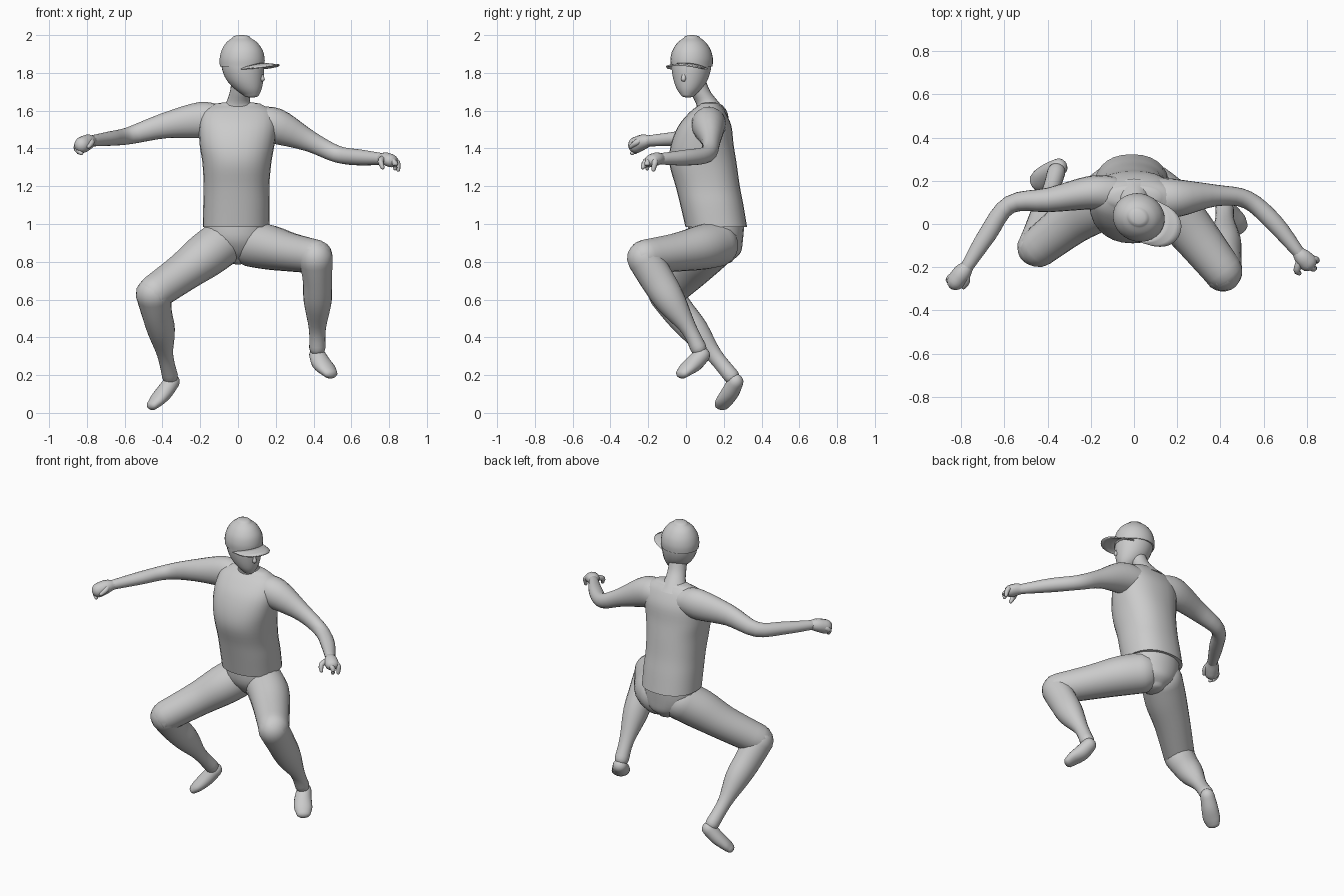
import bpy, bmesh
from math import sin, cos, pi, radians
from mathutils import Vector

Z = Vector((0, 0, 1))


def finish(name, bm, angle=50):
    bmesh.ops.recalc_face_normals(bm, faces=bm.faces)
    me = bpy.data.meshes.new(name)
    bm.to_mesh(me)
    bm.free()
    ob = bpy.data.objects.new(name, me)
    bpy.context.collection.objects.link(ob)
    bpy.ops.object.select_all(action='DESELECT')
    bpy.context.view_layer.objects.active = ob
    ob.select_set(True)
    bpy.ops.object.shade_smooth_by_angle(angle=radians(angle))
    return ob


def smooth_path(secs, steps):
    # Catmull-Rom through the (x, y, z, side radius, up radius) sections
    p = [secs[0]] + list(secs) + [secs[-1]]
    out = []
    for i in range(1, len(p) - 2):
        for k in range(steps):
            t = k / steps
            out.append([0.5 * (2 * b + (c - a) * t + (2 * a - 5 * b + 4 * c - d) * t * t
                               + (3 * b - a - 3 * c + d) * t ** 3)
                        for a, b, c, d in zip(*p[i - 1:i + 3])])
    return out + [list(secs[-1])]


def loft(name, secs, caps=(1, 1), flat=None, power=2, sides=20, steps=4):
    # flat = forward direction for horizontal rings; otherwise rings follow the path
    pts = smooth_path(secs, steps)
    rings = []
    for i, s in enumerate(pts):
        if flat:
            t = Z if pts[-1][2] > pts[0][2] else -Z
        else:
            t = (Vector(pts[min(i + 1, len(pts) - 1)][:3]) - Vector(pts[max(i - 1, 0)][:3])).normalized()
        up = flat if flat else Z
        side = t.cross(up).normalized()
        rings.append((Vector(s[:3]), t, side, side.cross(t), s[3], s[4]))

    def rounded(ring, sign, k):
        c, t, a, b, ra, rb = ring
        return [(c + t * sign * k * min(ra, rb) * sin(q), t, a, b, ra * cos(q), rb * cos(q))
                for q in (radians(d) for d in (25, 50, 72, 86))]
    if caps[0]:
        rings = rounded(rings[0], -1, caps[0])[::-1] + rings
    if caps[1]:
        rings = rings + rounded(rings[-1], 1, caps[1])
    bm = bmesh.new()
    loops = []
    for c, t, a, b, ra, rb in rings:
        row = []
        for j in range(sides):
            q = 2 * pi * j / sides
            u, v = cos(q), sin(q)
            u = (1 if u > 0 else -1) * abs(u) ** (2 / power)
            v = (1 if v > 0 else -1) * abs(v) ** (2 / power)
            row.append(bm.verts.new(c + a * ra * u + b * rb * v))
        loops.append(row)
    for r0, r1 in zip(loops, loops[1:]):
        for j in range(sides):
            k = (j + 1) % sides
            bm.faces.new((r0[j], r0[k], r1[k], r1[j]))
    bm.faces.new(loops[0])
    bm.faces.new(loops[-1])
    return finish(name, bm)


front = Vector((0, -1, 0))

# Shirt and hips
loft("shirt", [(-.01, .16, .985, .176, .163), (-.008, .137, 1.1, .176, .167),
               (-.008, .115, 1.2, .174, .17), (-.006, .09, 1.32, .182, .178),
               (-.005, .086, 1.42, .198, .166), (0, .1, 1.52, .205, .14),
               (0, .115, 1.595, .185, .092), (0, .125, 1.63, .13, .055)],
     caps=(0, .3), flat=front, power=2.3, sides=28)
loft("hips", [(-.01, .16, 1.02, .165, .15), (-.008, .16, .92, .168, .142),
              (0, .175, .85, .125, .115), (0, .18, .81, .06, .07)],
     caps=(0, .4), flat=front, sides=24)

# Legs: thigh, shin and foot on each side
loft("right_thigh", [(-.075, .165, .905, .125, .122), (-.17, .09, .835, .125, .12),
                     (-.29, .01, .745, .108, .103), (-.445, -.11, .635, .093, .093)], caps=(.8, .9))
loft("right_shin", [(-.447, -.11, .63, .095, .09), (-.43, -.035, .53, .08, .085),
                    (-.405, .05, .43, .072, .075), (-.385, .15, .305, .042, .043),
                    (-.36, .24, .195, .042, .042)])
loft("right_foot", [(-.35, .262, .165, .042, .042), (-.39, .235, .11, .05, .042),
                    (-.43, .205, .065, .052, .034), (-.452, .192, .042, .043, .027)])
loft("left_thigh", [(.07, .165, .895, .12, .122), (.17, .08, .875, .122, .118),
                    (.28, -.05, .85, .108, .102), (.41, -.215, .828, .092, .09)], caps=(.8, 1))
loft("left_shin", [(.412, -.222, .82, .09, .092), (.42, -.155, .71, .078, .09),
                   (.422, -.08, .59, .074, .08), (.42, .015, .445, .045, .043),
                   (.42, .065, .345, .043, .043)])
loft("left_foot", [(.42, .085, .305, .044, .042), (.44, .045, .265, .052, .045),
                   (.47, .005, .232, .054, .036), (.488, -.018, .21, .044, .028)])

# Arms
loft("right_arm", [(-.1, .14, 1.55, .08, .08), (-.2, .145, 1.55, .078, .095),
                   (-.39, .112, 1.52, .057, .067), (-.575, .09, 1.468, .042, .046),
                   (-.68, -.05, 1.452, .042, .038), (-.775, -.2, 1.44, .029, .029)])
loft("left_arm", [(.1, .125, 1.53, .09, .085), (.2, .12, 1.518, .088, .095),
                  (.38, .132, 1.438, .05, .056), (.525, .112, 1.37, .042, .045),
                  (.65, .005, 1.352, .042, .042), (.765, -.135, 1.345, .028, .03)])


# Closed hands: palm, thumb and curled fingers
def hand(side, palm, digits):
    loft(side + "_hand", palm, sides=12, steps=3)
    for n, (a, b, c) in enumerate(digits):
        loft(f"{side}_digit_{n + 1}", [(*a, .017, .017), (*b, .016, .016), (*c, .011, .011)],
             sides=8, steps=3)


hand("right", [(-.77, -.195, 1.44, .029, .029), (-.795, -.225, 1.435, .042, .04),
               (-.825, -.265, 1.418, .042, .044)],
     [((-.78, -.23, 1.445), (-.775, -.265, 1.43), (-.79, -.292, 1.41)),
      ((-.83, -.25, 1.4), (-.845, -.27, 1.39), (-.83, -.285, 1.375)),
      ((-.845, -.245, 1.42), (-.857, -.26, 1.405), (-.845, -.27, 1.38))])
hand("left", [(.76, -.13, 1.345, .029, .029), (.782, -.155, 1.345, .04, .035),
              (.808, -.18, 1.335, .043, .035)],
     [((.765, -.18, 1.345), (.755, -.215, 1.33), (.765, -.228, 1.3)),
      ((.815, -.165, 1.345), (.843, -.165, 1.325), (.848, -.172, 1.288)),
      ((.81, -.195, 1.34), (.832, -.205, 1.32), (.832, -.205, 1.295))])

# Neck
loft("neck", [(0, .135, 1.6, .105, .075), (0, .115, 1.64, .066, .063),
              (.012, .075, 1.7, .055, .055), (.02, .05, 1.76, .055, .055)],
     caps=(0, 0), flat=front)

# Head and cap, turned towards the left
turn = radians(-22)
fwd = Vector((cos(turn), sin(turn), 0))
across = Vector((-sin(turn), cos(turn), 0))
centre = Vector((.022, .03, 0))


def head_secs(rows):
    return [(*(centre + fwd * f + Z * z), rs, rf) for z, f, rs, rf in rows]


loft("head", head_secs([(1.682, .052, .036, .042), (1.715, .035, .065, .072),
                        (1.765, .015, .09, .1), (1.83, .004, .104, .114),
                        (1.9, 0, .1, .108), (1.95, 0, .07, .08)]), caps=(.35, .3), flat=fwd, sides=24)
loft("nose", [(*(centre + fwd * .098 + Z * 1.81), .01, .01),
              (*(centre + fwd * .115 + Z * 1.768), .014, .014)], sides=8)
loft("cap", head_secs([(1.835, 0, .109, .12), (1.875, 0, .111, .121), (1.92, 0, .1, .11),
                       (1.96, -.002, .074, .084), (1.985, -.004, .043, .05)]),
     caps=(0, .35), flat=fwd, sides=28)

# Cap brim: a curved sheet, drooping at both sides
bm = bmesh.new()
rows = []
for k in range(4):
    s = k / 3
    row = []
    for j in range(17):
        q = -1 + j / 8
        a = radians(72) * q
        reach = .09 * s * (1 - q ** 4) ** .5
        p = centre + fwd * (.115 * cos(a) + reach) + across * .108 * sin(a)
        row.append(bm.verts.new(p + Z * (1.85 - .03 * q * q - .008 * s * (1 - q * q))))
    rows.append(row)
for r0, r1 in zip(rows, rows[1:]):
    for j in range(16):
        bm.faces.new((r0[j], r0[j + 1], r1[j + 1], r1[j]))
bmesh.ops.remove_doubles(bm, verts=bm.verts, dist=.0005)
brim = finish("cap_brim", bm)
mod = brim.modifiers.new("thickness", 'SOLIDIFY')
mod.thickness = .008
mod.offset = 0
